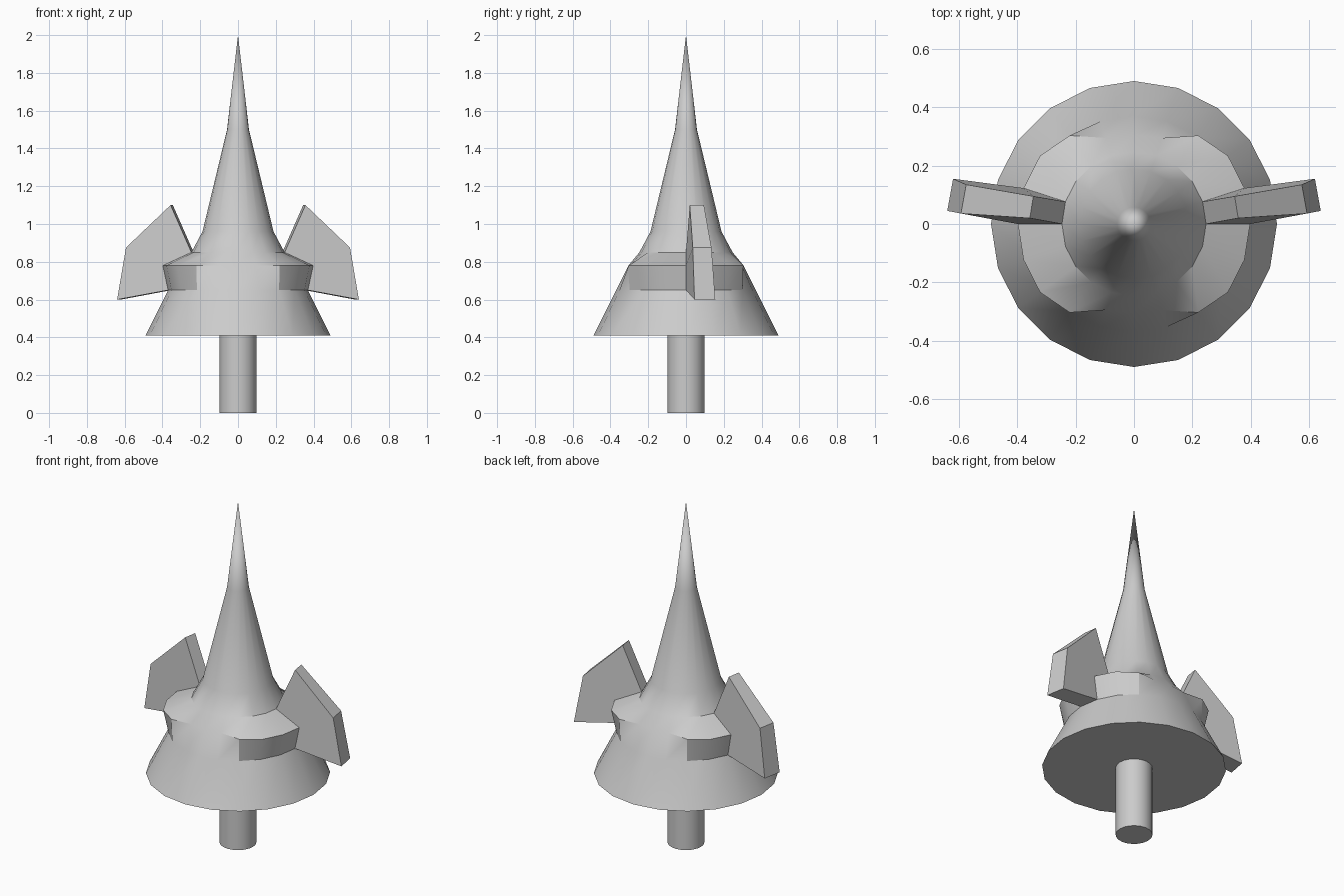
import bpy, bmesh
from math import cos, sin, radians, tau

if "Cube" in bpy.data.objects:
    bpy.data.objects.remove(bpy.data.objects["Cube"])

N = 20
# body profile: radius, height
PROFILE = [(0.49, 0.41), (0.37, 0.65), (0.305, 0.78), (0.247, 0.85), (0.188, 0.96), (0.058, 1.5)]
SHOULDER = 2  # ring that bulges out at both sides
# fin outer edge, top to bottom: front corner and back corner
FIN = [((0.357, 0.02, 1.10), (0.345, 0.095, 1.10)),
       ((0.593, 0.036, 0.875), (0.575, 0.135, 0.875)),
       ((0.64, 0.045, 0.60), (0.62, 0.155, 0.60))]


def finish(bm, name):
    bmesh.ops.recalc_face_normals(bm, faces=bm.faces)
    mesh = bpy.data.meshes.new(name)
    bm.to_mesh(mesh)
    bm.free()
    ob = bpy.data.objects.new(name, mesh)
    bpy.context.collection.objects.link(ob)
    bpy.ops.object.select_all(action='DESELECT')
    ob.select_set(True)
    bpy.context.view_layer.objects.active = ob
    bpy.ops.object.shade_smooth_by_angle(angle=radians(30))
    return ob


# spire body: lathed rings, with the shoulder ring pushed out at left and right
bm = bmesh.new()
rings = []
for k, (r, z) in enumerate(PROFILE):
    ring = []
    for i in range(N):
        a = tau * i / N
        rad = r
        if k == SHOULDER:
            c = abs(cos(a))
            rad = 0.398 if c > 0.7 else 0.375 if c > 0.5 else 0.31 if c > 0.2 else r
        ring.append(bm.verts.new((rad * cos(a), rad * sin(a), z)))
    rings.append(ring)
tip = bm.verts.new((0, 0, 2))
bm.faces.new(rings[0])
for k in range(len(rings) - 1):
    for i in range(N):
        j = (i + 1) % N
        if k in (1, 2) and i in (0, N // 2 - 1):
            continue  # opening where a fin grows out
        bm.faces.new((rings[k][i], rings[k][j], rings[k + 1][j], rings[k + 1][i]))
for i in range(N):
    bm.faces.new((rings[-1][i], rings[-1][(i + 1) % N], tip))

# side fins: grown out of the shoulder openings, mirrored left and right
for sx, fi, bi in ((1, 0, 1), (-1, N // 2, N // 2 - 1)):
    front, back = [[bm.verts.new((sx * p[s][0], p[s][1], p[s][2])) for p in FIN]
                   + [rings[k][idx] for k in (1, 2, 3)]
                   for s, idx in ((0, fi), (1, bi))]
    bm.faces.new(front)
    bm.faces.new(back[::-1])
    for a, b in ((5, 0), (0, 1), (1, 2), (2, 3)):
        bm.faces.new((front[a], front[b], back[b], back[a]))
finish(bm, "spire_body_with_fins")

# support post
bm = bmesh.new()
bmesh.ops.create_cone(bm, cap_ends=True, segments=20, radius1=0.098, radius2=0.098, depth=0.41)
bmesh.ops.translate(bm, verts=bm.verts, vec=(0, 0, 0.205))
finish(bm, "support_post")
